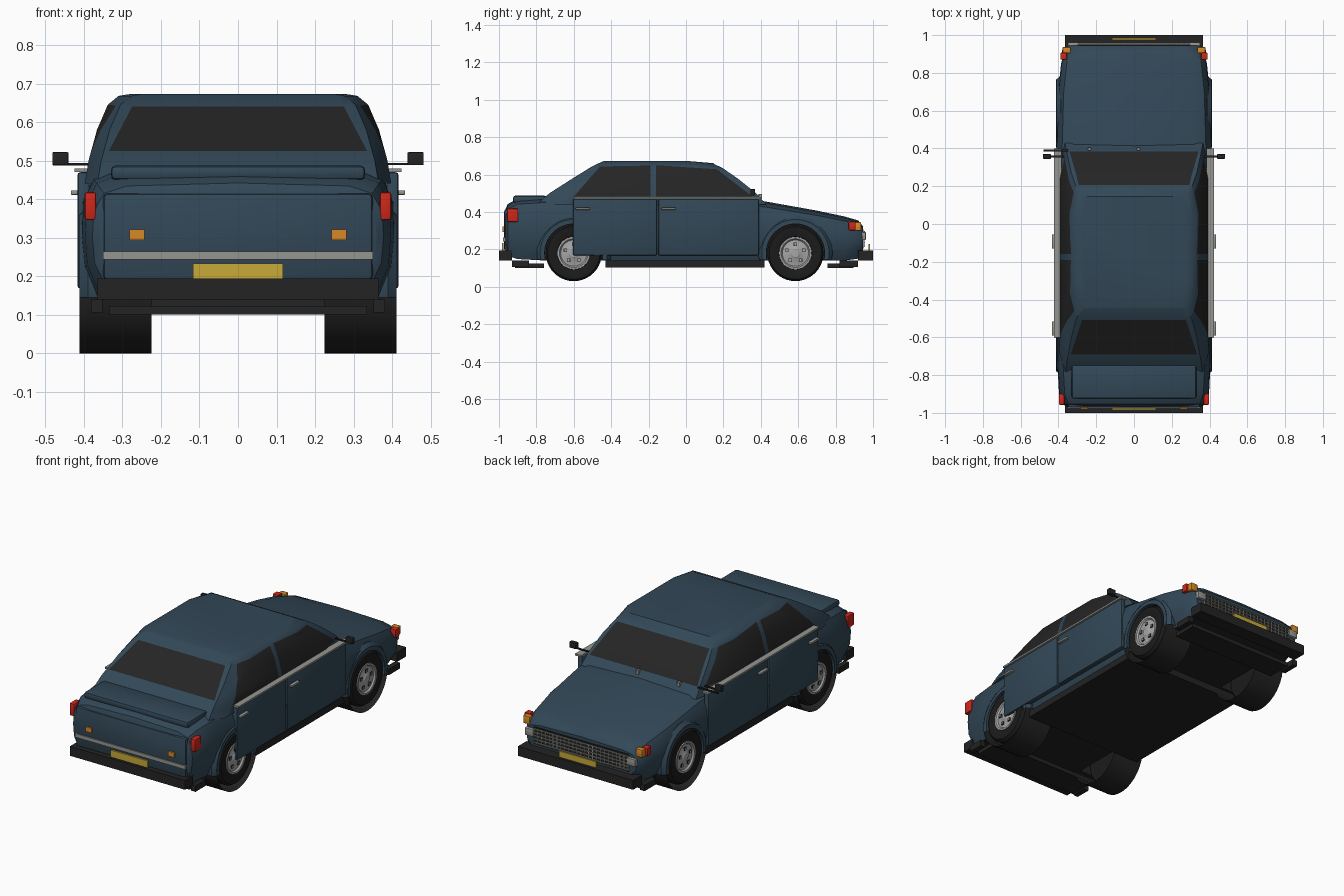
import bpy, bmesh, math
from mathutils import Vector

if "Cube" in bpy.data.objects:
    bpy.data.objects.remove(bpy.data.objects["Cube"])


def material(name, r, g, b):
    m = bpy.data.materials.new(name)
    m.use_nodes = True
    m.diffuse_color = (r, g, b, 1)
    m.node_tree.nodes["Principled BSDF"].inputs["Base Color"].default_value = (r, g, b, 1)
    return m


PAINT = material("blue paint", .032, .064, .095)
TRIM = material("black trim", .017, .017, .017)
GLASS = material("dark glass", .018, .018, .018)
RUBBER = material("tyre rubber", .011, .011, .011)
CHROME = material("chrome", .3, .3, .28)
SILVER = material("silver wheel", .38, .38, .38)
YELLOW = material("yellow plate", .58, .4, .04)
RED = material("red lamp", .62, .02, .01)
AMBER = material("amber lamp", .68, .25, .02)


def finish(name, bm, mats, smooth=True, recalc=True):
    if recalc:
        bmesh.ops.recalc_face_normals(bm, faces=bm.faces)
    me = bpy.data.meshes.new(name)
    bm.to_mesh(me)
    bm.free()
    for m in mats:
        me.materials.append(m)
    ob = bpy.data.objects.new(name, me)
    bpy.context.collection.objects.link(ob)
    if smooth:
        bpy.ops.object.select_all(action='DESELECT')
        ob.select_set(True)
        bpy.context.view_layer.objects.active = ob
        bpy.ops.object.shade_smooth_by_angle(angle=math.radians(32))
    return ob


def box(name, xs, ys, zs, mat, bevel=0):
    bm = bmesh.new()
    bmesh.ops.create_cube(bm, size=1)
    for v in bm.verts:
        v.co = [(a + b) / 2 + c * (b - a) for c, (a, b) in zip(v.co, (xs, ys, zs))]
    if bevel:
        bmesh.ops.bevel(bm, geom=bm.edges[:], offset=bevel, segments=2, affect='EDGES', profile=.5)
    return finish(name, bm, [mat])


def pair(name, xs, ys, zs, mat, bevel=0):
    for side, s in (("left", 1), ("right", -1)):
        box(f"{side}_{name}", sorted(s * x for x in xs), ys, zs, mat, bevel)


def bridge_rings(bm, rings, cap=True):
    loops = [[bm.verts.new(p) for p in ring] for ring in rings]
    for a, b in zip(loops, loops[1:]):
        for i in range(len(a)):
            j = (i + 1) % len(a)
            bm.faces.new((a[i], a[j], b[j], b[i]))
    if cap:
        bm.faces.new(loops[0])
        bm.faces.new(loops[-1])


def lathe(profile, centre, s, cap=True, n=40):
    """Turn (x, radius) points around an axis along x."""
    bm = bmesh.new()
    cy, cz = centre
    bridge_rings(bm, [[(s * x, cy + r * math.cos(2 * math.pi * i / n), cz + r * math.sin(2 * math.pi * i / n))
                       for i in range(n)] for x, r in profile], cap)
    return bm


# Lower body: cross-sections (y, half width, bottom, top) from tail to nose
STATIONS = [(-.965, .36, .19, .41), (-.953, .378, .165, .437), (-.9, .397, .148, .467), (-.75, .405, .14, .478),
            (-.4, .41, .14, .475), (.2, .41, .14, .468), (.42, .41, .14, .452), (.7, .402, .14, .402),
            (.85, .386, .14, .37), (.92, .366, .15, .35), (.945, .35, .19, .32)]


def section(y, w, b, t):
    h = t - b
    half = [(w - .04, b), (w - .006, b + .25 * h), (w, b + .5 * h), (w - .004, t - .25 * h),
            (w - .03, t - .08 * h), (w - .09, t - .01 * h)]
    return ([(0, y, b)] + [(x, y, z) for x, z in half] + [(0, y, t + .005)]
            + [(-x, y, z) for x, z in reversed(half)])


bm = bmesh.new()
bridge_rings(bm, [section(*st) for st in STATIONS])
bmesh.ops.recalc_face_normals(bm, faces=bm.faces)
for f in bm.faces:
    f.material_index = int(f.normal.z < -.9)
body = finish("lower_body", bm, [PAINT, TRIM])

# Wheel wells cut from the body
WHEELS = [("rear", -.6), ("front", .585)]
HUB_Z = .18
for _, y in WHEELS:
    for s in (1, -1):
        bm = lathe([(.25, .156), (.5, .156)], (y, HUB_Z), s)
        for f in bm.faces:
            f.material_index = 1
        cutter = finish("well_cutter", bm, [PAINT, TRIM], smooth=False)
        cutter.hide_render = True
        mod = body.modifiers.new("well", 'BOOLEAN')
        mod.object = cutter
        mod.operation = 'DIFFERENCE'
        bpy.context.view_layer.objects.active = body
        bpy.ops.object.modifier_apply(modifier=mod.name)
        bpy.data.objects.remove(cutter)

# Cabin: stacked rings (height, half width, rear y, front y, front drop)
LEVELS = [(.44, .398, -.80, .43, 0), (.5, .388, -.73, .375, 0), (.58, .366, -.605, .275, 0),
          (.645, .338, -.5, .195, .01), (.668, .31, -.45, .15, .012)]
bm = bmesh.new()
rings = []
for z, w, yb, yf, drop in LEVELS:
    e = w - .033
    half = [(e, yb, z), (w, yb + .13, z), (w, yf - .15, z), (e, yf, z - drop)]
    rings.append([(0, yb, z)] + half + [(0, yf, z - drop)] + [(-x, y, h) for x, y, h in reversed(half)])
bridge_rings(bm, rings, cap=False)
crown = [[(x * .9, y * .97, z + .005) for x, y, z in rings[-1]]]
bridge_rings(bm, [rings[-1]] + crown, cap=False)
bmesh.ops.remove_doubles(bm, verts=bm.verts, dist=.0001)
bmesh.ops.holes_fill(bm, edges=[e for e in bm.edges if e.is_boundary], sides=0)
bmesh.ops.recalc_face_normals(bm, faces=bm.faces)

# Window outlines (across, height), the axis they are cut along, and the facing direction
WINDOWS = [([(-.6, .482), (-.19, .482), (-.19, .648), (-.46, .643)], 0, 0),
           ([(-.16, .482), (.355, .482), (.165, .628), (-.16, .65)], 0, 0),
           ([(-.335, .525), (.335, .525), (.275, .64), (-.275, .64)], 1, -1),
           ([(-.342, .49), (.342, .49), (.293, .627), (-.293, .627)], 1, 1)]


def facing(f, axis, sign):
    return abs(f.normal.x) > .6 if axis == 0 else f.normal.y * sign > .3


for outline, axis, sign in WINDOWS:
    planes = []
    for (u, z), (u2, z2) in zip(outline, outline[1:] + outline[:1]):
        nu, nz = z - z2, u2 - u
        co, no = ((0, u, z), (0, nu, nz)) if axis == 0 else ((u, 0, z), (nu, 0, nz))
        planes.append((Vector(co), Vector(no).normalized()))
        faces = [f for f in bm.faces if facing(f, axis, sign)]
        geom = list({g for f in faces for g in (*f.verts, *f.edges)}) + faces
        bmesh.ops.bisect_plane(bm, geom=geom, dist=.00001, plane_co=planes[-1][0], plane_no=planes[-1][1])
    bm.normal_update()
    for f in bm.faces:
        c = f.calc_center_median()
        if facing(f, axis, sign) and all((c - co).dot(no) > 0 for co, no in planes):
            f.material_index = 1
finish("cabin", bm, [PAINT, GLASS])

# Wheels, arches and open liners
for end, y in WHEELS:
    for side, s in (("left", 1), ("right", -1)):
        c, tag = (y, HUB_Z), f"{end}_{side}"
        finish(tag + "_tyre", lathe([(.31, .09), (.31, .138), (.325, .15), (.395, .15), (.41, .14), (.412, .115),
                                     (.404, .088), (.38, .085)], c, s), [RUBBER])
        finish(tag + "_hub", lathe([(.37, .088), (.409, .087), (.409, .077), (.4, .07), (.404, .03), (.409, .022)],
                                   c, s), [SILVER])
        for k in range(5):
            a = math.pi / 2 + k * math.tau / 5
            ny, nz = y + .047 * math.cos(a), HUB_Z + .047 * math.sin(a)
            box(f"{tag}_wheel_nut", sorted((s * .398, s * .407)), (ny - .009, ny + .009), (nz - .009, nz + .009), TRIM)
            box(f"{tag}_nut_cap", sorted((s * .4, s * .409)), (ny - .006, ny + .006), (nz - .006, nz + .006), SILVER)
        bm = lathe([(.36, .154), (.412, .156), (.411, .18), (.39, .198), (.36, .198), (.36, .154)], c, s, cap=False)
        bmesh.ops.bisect_plane(bm, geom=bm.verts[:] + bm.edges[:] + bm.faces[:], plane_co=(0, 0, .145),
                               plane_no=(0, 0, -1), clear_outer=True)
        finish(tag + "_arch", bm, [PAINT])
        bm = lathe([(.225, .18), (.412, .18)], c, s, cap=False)
        bm.normal_update()
        for f in bm.faces:
            if f.normal.dot(f.calc_center_median() - Vector((s * .32, y, HUB_Z))) > 0:
                f.normal_flip()
        finish(tag + "_liner", bm, [TRIM], recalc=False)
TRIM.use_backface_culling = True

# Doors, belt trim, handles, mirrors
pair("rear_door", (.385, .417), (-.605, -.155), (.168, .47), PAINT, .008)
pair("front_door", (.385, .417), (-.148, .39), (.168, .47), PAINT, .008)
pair("belt_trim", (.385, .424), (-.6, .4), (.47, .48), CHROME)
for y in (-.59, -.13):
    pair("door_handle", (.41, .434), (y, y + .075), (.411, .423), CHROME, .003)
pair("mirror", (.44, .482), (.345, .37), (.488, .522), TRIM, .003)
pair("mirror_arm", (.37, .445), (.352, .362), (.488, .494), TRIM)
box("wiper", (-.48, -.35), (.385, .395), (.487, .494), TRIM)
for x in (-.235, .025):
    box("wiper_pivot", (x - .008, x + .008), (.39, .405), (.47, .495), CHROME)

# Boot lid and rear panel
box("boot_lid", (-.33, .33), (-.925, -.745), (.45, .487), PAINT, .012)
box("rear_panel", (-.35, .35), (-.972, -.94), (.19, .415), PAINT, .012)
box("rear_strip", (-.35, .35), (-.978, -.965), (.243, .264), CHROME)
box("rear_plate", (-.117, .117), (-.985, -.976), (.191, .233), YELLOW)
pair("rear_reflector", (.243, .282), (-.98, -.965), (.294, .321), AMBER)
pair("tail_lamp", (.368, .398), (-.957, -.897), (.346, .418), RED, .006)

# Bumpers and underside
box("rear_bumper", (-.365, .365), (-1, -.93), (.14, .194), TRIM)
box("front_bumper", (-.365, .365), (.92, 1), (.14, .194), TRIM)
box("rear_valance", (-.335, .335), (-.915, -.76), (.1, .123), TRIM)
box("front_valance", (-.335, .335), (.757, .895), (.1, .123), TRIM)
box("floor", (-.38, .38), (-.43, .42), (.102, .14), TRIM)
pair("bumper_bracket", (.352, .382), (-.93, -.84), (.106, .14), TRIM)
pair("front_bracket", (.352, .382), (.82, .92), (.106, .14), TRIM)

# Grille and nose lamps
box("grille_back", (-.3, .3), (.93, .95), (.205, .305), TRIM)
for i in range(5):
    z = .215 + i * .019
    box("grille_bar", (-.3, .3), (.945, .957), (z, z + .006), CHROME)
for i in range(25):
    x = -.3 + i * .025
    box("grille_rib", (x - .002, x + .002), (.945, .954), (.213, .298), CHROME)
pair("headlamp_surround", (.295, .35), (.925, .962), (.25, .292), CHROME, .004)
pair("nose_indicator", (.335, .378), (.905, .936), (.3, .345), AMBER, .004)
pair("nose_side_lamp", (.355, .39), (.87, .907), (.302, .348), RED, .004)
box("front_plate", (-.117, .117), (.975, .984), (.192, .228), YELLOW)
